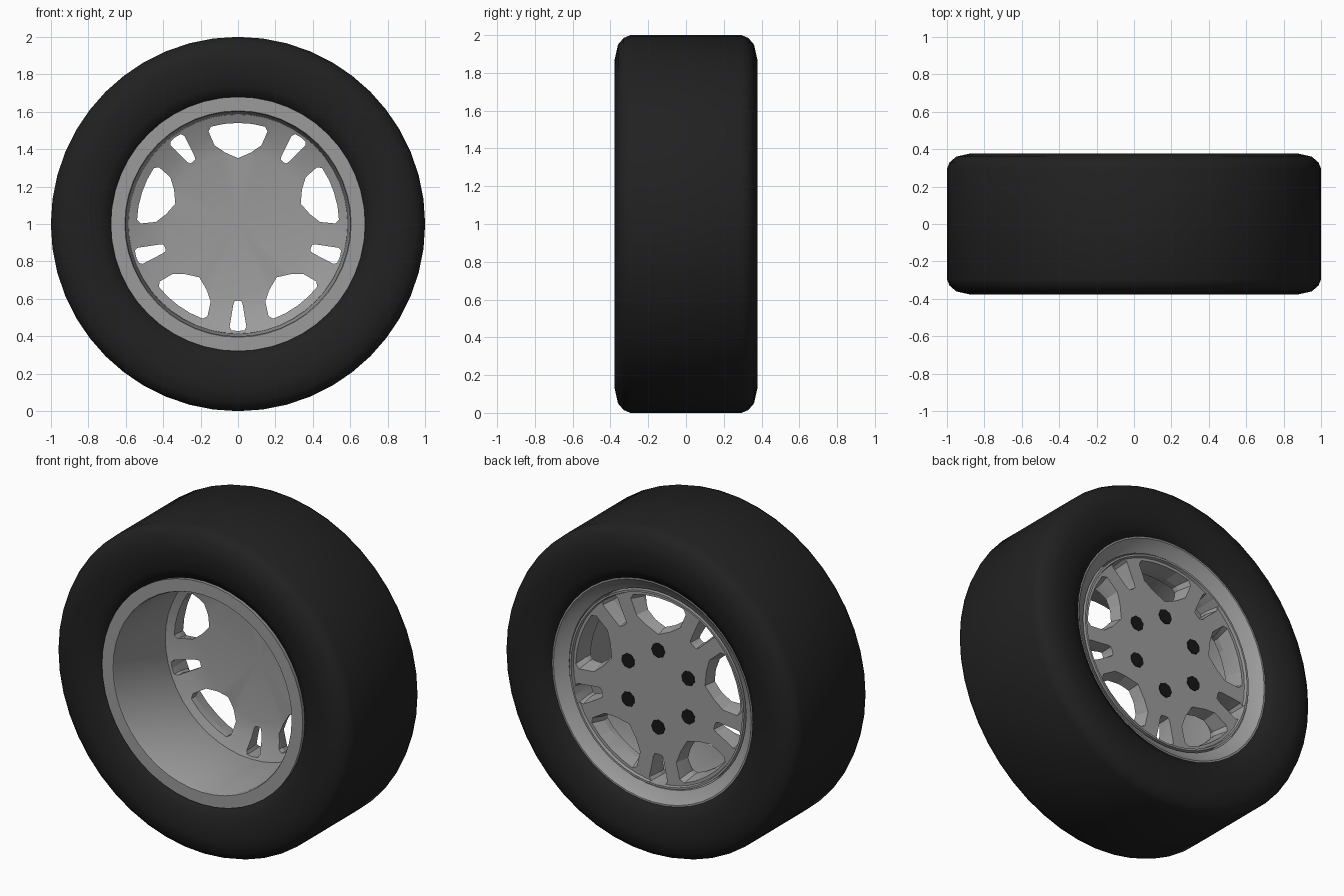
import bpy, bmesh, math
from mathutils import Matrix

old = bpy.data.objects.get("Cube")
if old:
    bpy.data.objects.remove(old, do_unlink=True)


def material(name, value):
    mat = bpy.data.materials.new(name)
    mat.use_nodes = True
    color = (value, value, value, 1)
    mat.diffuse_color = color
    mat.node_tree.nodes["Principled BSDF"].inputs["Base Color"].default_value = color
    return mat


rubber = material("black rubber", 0.015)
alloy = material("grey alloy", 0.33)
dark = material("dark hole", 0.008)
AXLE = (0, 0, 1)


def finish(bm, name, mat):
    bmesh.ops.remove_doubles(bm, verts=bm.verts, dist=1e-5)
    bmesh.ops.recalc_face_normals(bm, faces=bm.faces)
    mesh = bpy.data.meshes.new(name)
    bm.to_mesh(mesh)
    bm.free()
    obj = bpy.data.objects.new(name, mesh)
    obj.location = AXLE
    bpy.context.collection.objects.link(obj)
    mesh.materials.append(mat)
    return obj


def smooth(obj, degrees):
    bpy.ops.object.select_all(action='DESELECT')
    obj.select_set(True)
    bpy.context.view_layer.objects.active = obj
    bpy.ops.object.shade_smooth_by_angle(angle=math.radians(degrees))


def lathe(name, profile, mat, steps, degrees):
    """Spin a closed (radius, y) profile around the axle."""
    bm = bmesh.new()
    verts = [bm.verts.new((0, y, r)) for r, y in profile]
    pairs = list(zip(verts, verts[1:] + verts[:1]))
    edges = [bm.edges.new(p) for p in pairs if any(v.co.z > 0 for v in p)]
    bmesh.ops.spin(bm, geom=verts + edges, cent=(0, 0, 0), axis=(0, 1, 0),
                   angle=math.tau, steps=steps, use_merge=True)
    obj = finish(bm, name, mat)
    smooth(obj, degrees)
    return obj


# Tyre: half profile mirrored across the middle
half = [(0.66, 0.27), (0.68, 0.325), (0.74, 0.36), (0.87, 0.378), (0.95, 0.36),
        (0.985, 0.33), (1.0, 0.295)]
lathe("tyre", half + [(r, -y) for r, y in reversed(half)], rubber, 48, 60)

# Rim barrel with a flat inner lip and a sloped outer lip
lathe("rim_barrel", [
    (0.605, -0.345), (0.68, -0.345), (0.67, -0.27), (0.63, -0.24), (0.63, 0.2),
    (0.67, 0.26), (0.685, 0.325), (0.67, 0.325), (0.645, 0.30), (0.60, 0.275),
    (0.585, 0.15), (0.60, -0.335)], alloy, 48, 35)

# Spoke plate, cut by flared windows
plate = lathe("spoke_plate", [
    (0, 0.2), (0.38, 0.2), (0.48, 0.18), (0.592, 0.13), (0.592, 0.285),
    (0.58, 0.285), (0.575, 0.268), (0, 0.268)], alloy, 48, 35)

# Half outlines of the windows: (sideways, radial)
big = [(0, 0.355), (0.07, 0.385), (0.125, 0.42), (0.158, 0.495), (0.145, 0.52),
       (0.075, 0.535), (0, 0.54)]
small = [(0, 0.41), (0.018, 0.413), (0.025, 0.43), (0.045, 0.55), (0.035, 0.568),
         (0, 0.572)]


def add_window(bm, outline, angle, mid, wide, tall):
    """Loft a window prism that flares toward the outer face."""
    ring = outline + [(-x, r) for x, r in reversed(outline[1:-1])]
    turn = Matrix.Rotation(angle, 4, 'Y')
    loops = []
    for y, sx, sr in ((0, 1, 1), (0.19, 1, 1), (0.30, wide, tall)):
        loops.append([bm.verts.new(turn @ Matrix.Translation((x * sx, y, mid + (r - mid) * sr)).translation)
                      for x, r in ring])
    count = len(ring)
    for a, b in zip(loops, loops[1:]):
        for i in range(count):
            j = (i + 1) % count
            bm.faces.new((a[i], a[j], b[j], b[i]))
    bm.faces.new(loops[0])
    bm.faces.new(loops[-1])


bm = bmesh.new()
for k in range(5):
    add_window(bm, big, math.tau * k / 5, 0.46, 1.25, 1.3)
    add_window(bm, small, math.tau * (k + 0.5) / 5, 0.5, 1.5, 1.15)
cutter = finish(bm, "window_cutter", alloy)
cutter.hide_render = True

cut = plate.modifiers.new("windows", 'BOOLEAN')
cut.operation = 'DIFFERENCE'
cut.solver = 'EXACT'
cut.object = cutter
bpy.context.view_layer.objects.active = plate
# Keep the cut above any smoothing modifier
bpy.ops.object.modifier_move_to_index(modifier=cut.name, index=0)
bpy.ops.object.modifier_apply(modifier=cut.name)
bpy.data.objects.remove(cutter, do_unlink=True)
smooth(plate, 30)

# Six lug holes as thin dark plates
bm = bmesh.new()
for k in range(6):
    place = (Matrix.Rotation(math.tau * k / 6, 4, 'Y') @ Matrix.Translation((0, 0.268, 0.235))
             @ Matrix.Rotation(math.pi / 2, 4, 'X'))
    bmesh.ops.create_cone(bm, cap_ends=True, segments=8, radius1=0.046, radius2=0.046,
                          depth=0.008, matrix=place)
finish(bm, "lug_holes", dark)
